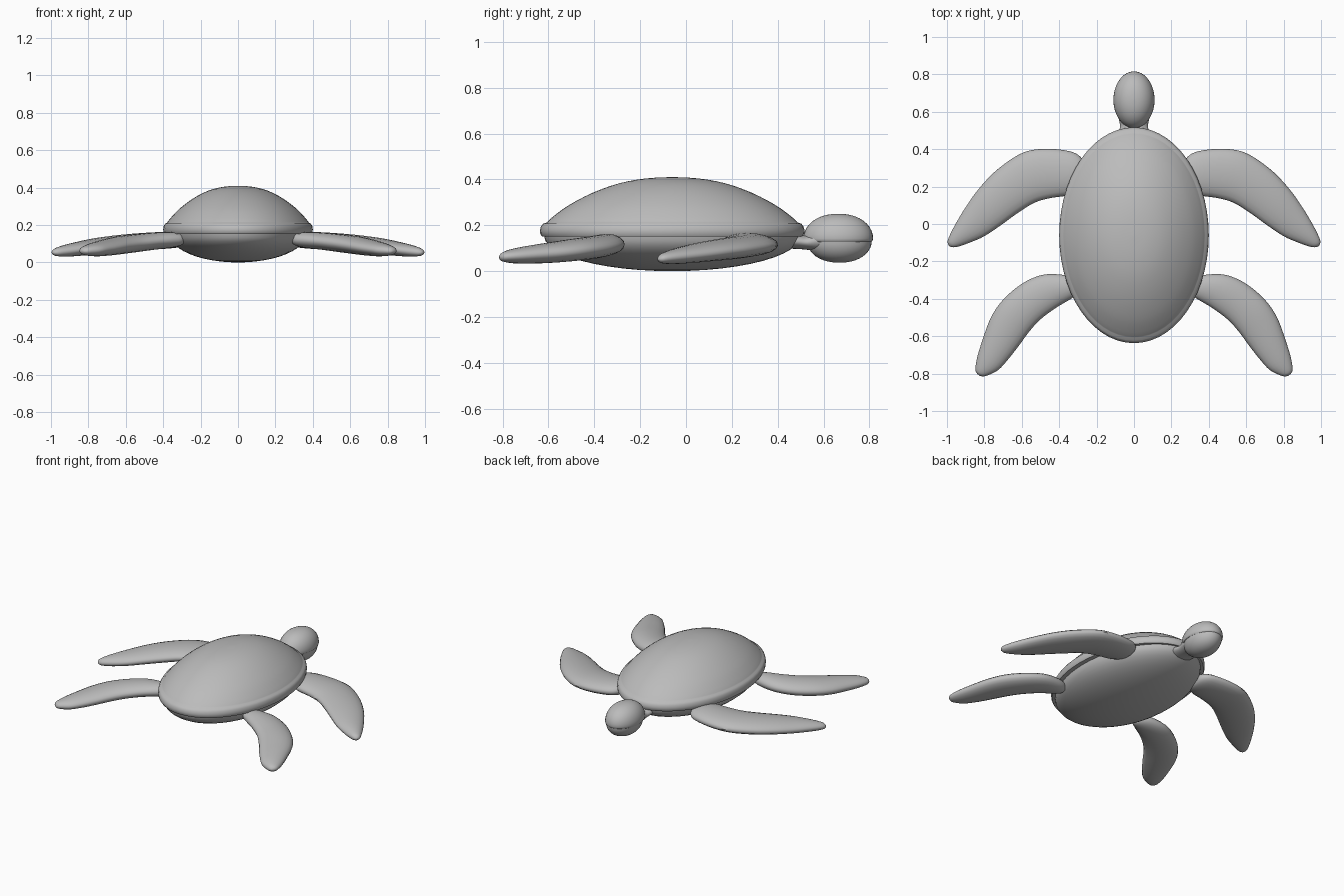
import bpy, bmesh, math
from mathutils import Vector

if "Cube" in bpy.data.objects:
    bpy.data.objects.remove(bpy.data.objects["Cube"])

skin = bpy.data.materials.new("plain_grey")
skin.diffuse_color = (0.5, 0.5, 0.5, 1)
skin.use_nodes = True
skin.node_tree.nodes["Principled BSDF"].inputs["Base Color"].default_value = skin.diffuse_color


def finish(name, rings, mirror=False, angle=50):
    """Skin a list of equal rings into a closed, smooth object."""
    bm = bmesh.new()
    loops = [[bm.verts.new(p) for p in ring] for ring in rings]
    n = len(loops[0])
    for a, b in zip(loops, loops[1:]):
        for i in range(n):
            j = (i + 1) % n
            bm.faces.new((a[i], a[j], b[j], b[i]))
    bm.faces.new(loops[0])
    bm.faces.new(loops[-1])
    bmesh.ops.recalc_face_normals(bm, faces=bm.faces)
    mesh = bpy.data.meshes.new(name)
    bm.to_mesh(mesh)
    bm.free()
    mesh.materials.append(skin)
    obj = bpy.data.objects.new(name, mesh)
    bpy.context.collection.objects.link(obj)
    if mirror:
        obj.modifiers.new("mirror", 'MIRROR')
    bpy.ops.object.select_all(action='DESELECT')
    obj.select_set(True)
    bpy.context.view_layer.objects.active = obj
    bpy.ops.object.shade_smooth_by_angle(angle=math.radians(angle))
    return obj


def smooth_path(points, steps=4):
    """Catmull-Rom interpolation of tuples of any length."""
    pts = [Vector(p) for p in points]
    out = []
    for i in range(len(pts) - 1):
        p0, p1, p2, p3 = pts[max(i - 1, 0)], pts[i], pts[i + 1], pts[min(i + 2, len(pts) - 1)]
        for s in range(steps):
            t = s / steps
            out.append(0.5 * (2 * p1 + (p2 - p0) * t + (2 * p0 - 5 * p1 + 4 * p2 - p3) * t * t
                              + (3 * p1 - p0 - 3 * p2 + p3) * t ** 3))
    return out + [pts[-1]]


def oval_rings(profile, cy, sx, sy, n=56):
    """Stack of ovals from (radius, height) pairs."""
    return [[(r * sx * math.cos(2 * math.pi * i / n), cy + r * sy * math.sin(2 * math.pi * i / n), z)
             for i in range(n)] for r, z in profile]


def flipper(name, sections, n=20):
    """Sections: lead x, lead y, trail x, trail y, centre height, half thickness."""
    rings = []
    for lx, ly, tx, ty, z, t in smooth_path(sections):
        ring = []
        for i in range(n):
            a = 2 * math.pi * i / n
            c, s = math.cos(a) / 2, math.sin(a)
            ring.append(((lx + tx) / 2 + (lx - tx) * c, (ly + ty) / 2 + (ly - ty) * c, z + t * s))
        rings.append(ring)
    return finish(name, rings, mirror=True)


# Domed upper shell with a rolled rim
dome = [tuple(p) for p in smooth_path([(0.01, 0.41), (0.2, 0.404), (0.4, 0.383), (0.6, 0.342),
                                       (0.78, 0.288), (0.9, 0.238), (0.95, 0.212)], 3)]
rim = [(0.975, 0.207), (0.992, 0.195), (1.0, 0.178), (0.997, 0.162), (0.985, 0.152), (0.01, 0.15)]
finish("upper_shell", oval_rings(dome + rim, -0.06, 0.40, 0.577))

# Rounded belly
belly = [(max(math.sin(a), 0.01), 0.152 - 0.152 * math.cos(a))
         for a in [math.pi / 2 * i / 12 for i in range(13)]]
finish("belly", oval_rings(belly, -0.06, 0.365, 0.558))

# Head: overhanging upper half and a slightly smaller lower jaw
def half_ball(rz, base, p):
    return [(max(math.cos(a) ** p, 0.01), base + rz * math.sin(a))
            for a in [math.pi / 2 * i / 10 for i in range(11)]]

skull = [(0.01, 0.128), (0.95, 0.128), (0.985, 0.133)] + half_ball(0.108, 0.142, 0.9)
finish("upper_head", oval_rings(skull, 0.664, 0.11, 0.152, 36))
jaw = half_ball(-0.095, 0.132, 0.9)
finish("lower_jaw", oval_rings(jaw, 0.669, 0.103, 0.141, 36))

# Neck: a flattened tube joining body and head
neck = [(0.40, 0.085, 0.135, 0.035), (0.48, 0.080, 0.13, 0.033), (0.53, 0.075, 0.125, 0.032),
        (0.58, 0.085, 0.135, 0.05), (0.63, 0.080, 0.14, 0.05)]
finish("neck", [[(w * math.cos(i * math.pi / 12), y, z + h * math.sin(i * math.pi / 12))
                 for i in range(24)] for y, w, z, h in smooth_path(neck)])

# Front flippers
flipper("front_flippers", [
    (0.26, 0.29, 0.26, 0.26, 0.125, 0.006),
    (0.275, 0.345, 0.28, 0.19, 0.125, 0.032),
    (0.33, 0.385, 0.34, 0.155, 0.122, 0.044),
    (0.46, 0.402, 0.44, 0.14, 0.115, 0.046),
    (0.59, 0.383, 0.53, 0.115, 0.108, 0.046),
    (0.72, 0.30, 0.62, 0.06, 0.097, 0.046),
    (0.82, 0.20, 0.71, -0.005, 0.086, 0.043),
    (0.90, 0.09, 0.80, -0.065, 0.073, 0.038),
    (0.965, -0.02, 0.88, -0.10, 0.062, 0.031),
    (0.996, -0.09, 0.945, -0.122, 0.055, 0.020),
    (0.988, -0.118, 0.975, -0.124, 0.052, 0.005)])

# Rear flippers
flipper("rear_flippers", [
    (0.285, -0.33, 0.285, -0.35, 0.12, 0.006),
    (0.31, -0.295, 0.30, -0.375, 0.122, 0.030),
    (0.38, -0.272, 0.345, -0.405, 0.12, 0.042),
    (0.49, -0.272, 0.42, -0.45, 0.113, 0.046),
    (0.60, -0.32, 0.50, -0.51, 0.102, 0.048),
    (0.70, -0.405, 0.56, -0.575, 0.092, 0.048),
    (0.765, -0.50, 0.615, -0.65, 0.082, 0.045),
    (0.81, -0.62, 0.67, -0.72, 0.073, 0.040),
    (0.84, -0.72, 0.725, -0.78, 0.066, 0.032),
    (0.847, -0.785, 0.785, -0.81, 0.062, 0.020),
    (0.825, -0.812, 0.81, -0.815, 0.06, 0.005)])
